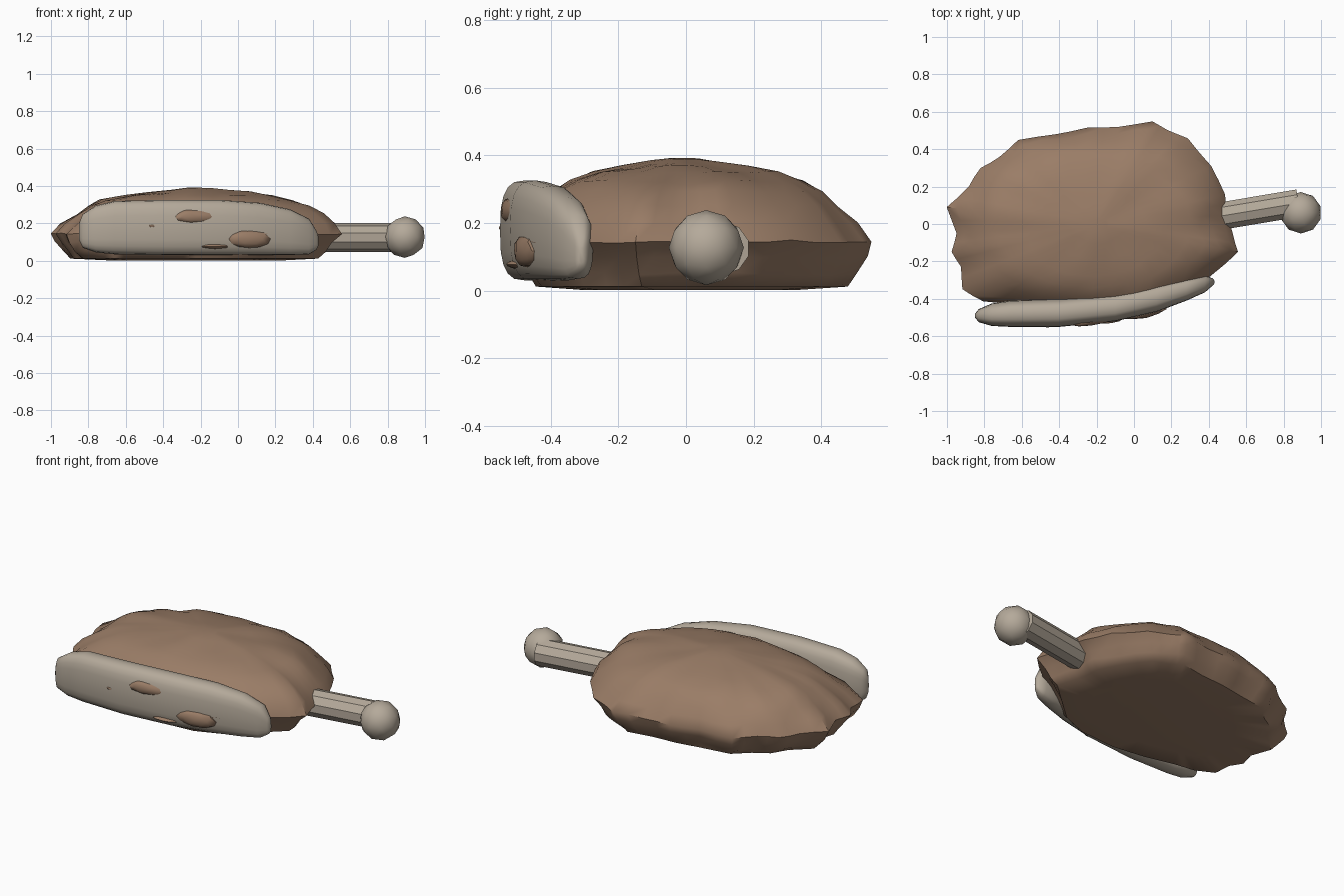
import bpy
import bmesh
import math
from mathutils import Matrix, Vector, noise

cube = bpy.data.objects.get("Cube")
if cube:
    bpy.data.objects.remove(cube, do_unlink=True)


def material(name, colour):
    mat = bpy.data.materials.new(name)
    mat.use_nodes = True
    mat.diffuse_color = (*colour, 1)
    bsdf = mat.node_tree.nodes["Principled BSDF"]
    bsdf.inputs["Base Color"].default_value = (*colour, 1)
    bsdf.inputs["Roughness"].default_value = 0.8
    return mat


MEAT = material("cooked brown", (0.325, 0.205, 0.135))
BONE = material("pale bone", (0.46, 0.40, 0.325))


def finish(name, bm, mat, angle=None):
    bmesh.ops.recalc_face_normals(bm, faces=bm.faces)
    mesh = bpy.data.meshes.new(name)
    bm.to_mesh(mesh)
    bm.free()
    mesh.materials.append(mat)
    obj = bpy.data.objects.new(name, mesh)
    bpy.context.collection.objects.link(obj)
    if angle:
        bpy.ops.object.select_all(action="DESELECT")
        obj.select_set(True)
        bpy.context.view_layer.objects.active = obj
        bpy.ops.object.shade_smooth_by_angle(angle=math.radians(angle))
    return obj


def loft(rings):
    """Skin closed rings of equal length and cap both ends."""
    bm = bmesh.new()
    loops = [[bm.verts.new(p) for p in ring] for ring in rings]
    n = len(loops[0])
    for a, b in zip(loops, loops[1:]):
        for i in range(n):
            j = (i + 1) % n
            bm.faces.new((a[i], a[j], b[j], b[i]))
    bm.faces.new(loops[0])
    bm.faces.new(loops[-1])
    return bm


# Meat: a lumpy dome lofted from an irregular plan outline
outline = [(0.50, 0.05), (0.49, 0.16), (0.41, 0.31), (0.29, 0.46), (0.18, 0.50),
           (0.10, 0.55), (-0.08, 0.52), (-0.25, 0.51), (-0.42, 0.48),
           (-0.62, 0.45), (-0.72, 0.36), (-0.82, 0.30), (-0.88, 0.20), (-1.0, 0.09),
           (-0.95, -0.05), (-0.98, -0.15), (-0.93, -0.23), (-0.92, -0.35),
           (-0.80, -0.41), (-0.66, -0.43), (-0.45, -0.48), (-0.23, -0.51),
           (0.05, -0.49), (0.24, -0.42), (0.42, -0.27), (0.56, -0.15), (0.53, -0.05)]
plan = []
for p, q in zip(outline, outline[1:] + outline[:1]):
    p, q = Vector((*p, 0)), Vector((*q, 0))
    plan += [p, (p + q) / 2]
levels = [(0.002, 0.60), (0.012, 0.87), (0.05, 0.92), (0.10, 0.97), (0.145, 1.0),
          (0.20, 0.95), (0.25, 0.87), (0.292, 0.79), (0.325, 0.68),
          (0.349, 0.53), (0.367, 0.36), (0.382, 0.19), (0.39, 0.07)]
centre = Vector((-0.2, 0, 0))
rings = []
for k, (z, scale) in enumerate(levels):
    ring = []
    for p in plan:
        # Smooth the outline toward an oval near the crown
        d = p - centre
        oval = Vector((d.x / 0.74, d.y / 0.5, 0)).normalized()
        oval = Vector((oval.x * 0.74, oval.y * 0.5, 0))
        d = d.lerp(oval, max(0, (z - 0.145) / 0.25) * 0.8)
        # Undercut the end beside the bone
        if z < 0.14 and d.x > 0:
            d.x *= 0.95
        co = centre + d * scale + Vector((0, 0, z))
        bump = noise.noise(co * 6) + 0.5 * noise.noise(co * 12)
        if k > 1:
            co += d * bump * 0.045 * min(1, 0.3 + abs(z - 0.145) * 8)
        if z > 0.04:
            co.z += 0.01 * noise.noise(co * 6 + Vector((3, 1, 7)))
        ring.append(co)
    rings.append(ring)
finish("meat", loft(rings), MEAT, 45)

# Fat strip: a bowed slab of rounded cross-sections
# (x, middle y, half thickness, bottom, top)
sections = [(-0.85, -0.49, 0.010, 0.11, 0.20), (-0.83, -0.49, 0.035, 0.07, 0.25),
            (-0.76, -0.485, 0.06, 0.045, 0.295), (-0.66, -0.48, 0.07, 0.035, 0.32),
            (-0.40, -0.475, 0.075, 0.03, 0.326), (-0.10, -0.445, 0.075, 0.03, 0.326),
            (0.12, -0.395, 0.075, 0.03, 0.31), (0.28, -0.35, 0.06, 0.03, 0.275),
            (0.38, -0.32, 0.045, 0.035, 0.225), (0.42, -0.31, 0.02, 0.06, 0.16),
            (0.43, -0.31, 0.008, 0.08, 0.13)]


def rounded(v):
    return math.copysign(abs(v) ** 0.7, v)


rings = []
for x, y, half, low, high in sections:
    angles = [math.tau * i / 20 for i in range(20)]
    rings.append([(x, y + half * rounded(math.cos(a)),
                   (low + high) / 2 + (high - low) / 2 * rounded(math.sin(a)))
                  for a in angles])
finish("fat_strip", loft(rings), BONE, 45)

# Bits of meat breaking through the strip
patches = [("meat_patch_upper", (-0.23, -0.518, 0.236), (0.125, 0.025, 0.037), 8),
           ("meat_patch_lower", (0.06, -0.472, 0.117), (0.12, 0.03, 0.05), 13),
           ("meat_patch_base", (-0.125, -0.505, 0.077), (0.075, 0.025, 0.012), 8),
           ("meat_patch_speck", (-0.46, -0.547, 0.186), (0.018, 0.006, 0.007), 3)]
for name, place, size, angle in patches:
    bm = bmesh.new()
    bmesh.ops.create_icosphere(bm, subdivisions=2, radius=1)
    for v in bm.verts:
        v.co *= 1 + 0.2 * noise.noise(v.co * 1.7 + Vector(place) * 9)
    bm.transform(Matrix.Translation(place)
                 @ Matrix.Rotation(math.radians(angle), 4, "Z")
                 @ Matrix.Diagonal((*size, 1)))
    finish(name, bm, MEAT, 45)

# Bone shaft: faceted rod running into the meat
start, end = Vector((0.30, 0.015, 0.125)), Vector((0.88, 0.112, 0.125))
bm = bmesh.new()
bmesh.ops.create_cone(bm, cap_ends=True, segments=10, radius1=0.077, radius2=0.077,
                      depth=(end - start).length)
turn = (end - start).to_track_quat("Z", "Y").to_matrix().to_4x4()
bm.transform(Matrix.Translation((start + end) / 2) @ turn)
finish("bone_shaft", bm, BONE)

# Bone knob
bm = bmesh.new()
bmesh.ops.create_icosphere(bm, subdivisions=2, radius=0.111)
bm.transform(Matrix.Translation((0.892, 0.06, 0.127)))
finish("bone_knob", bm, BONE, 50)
